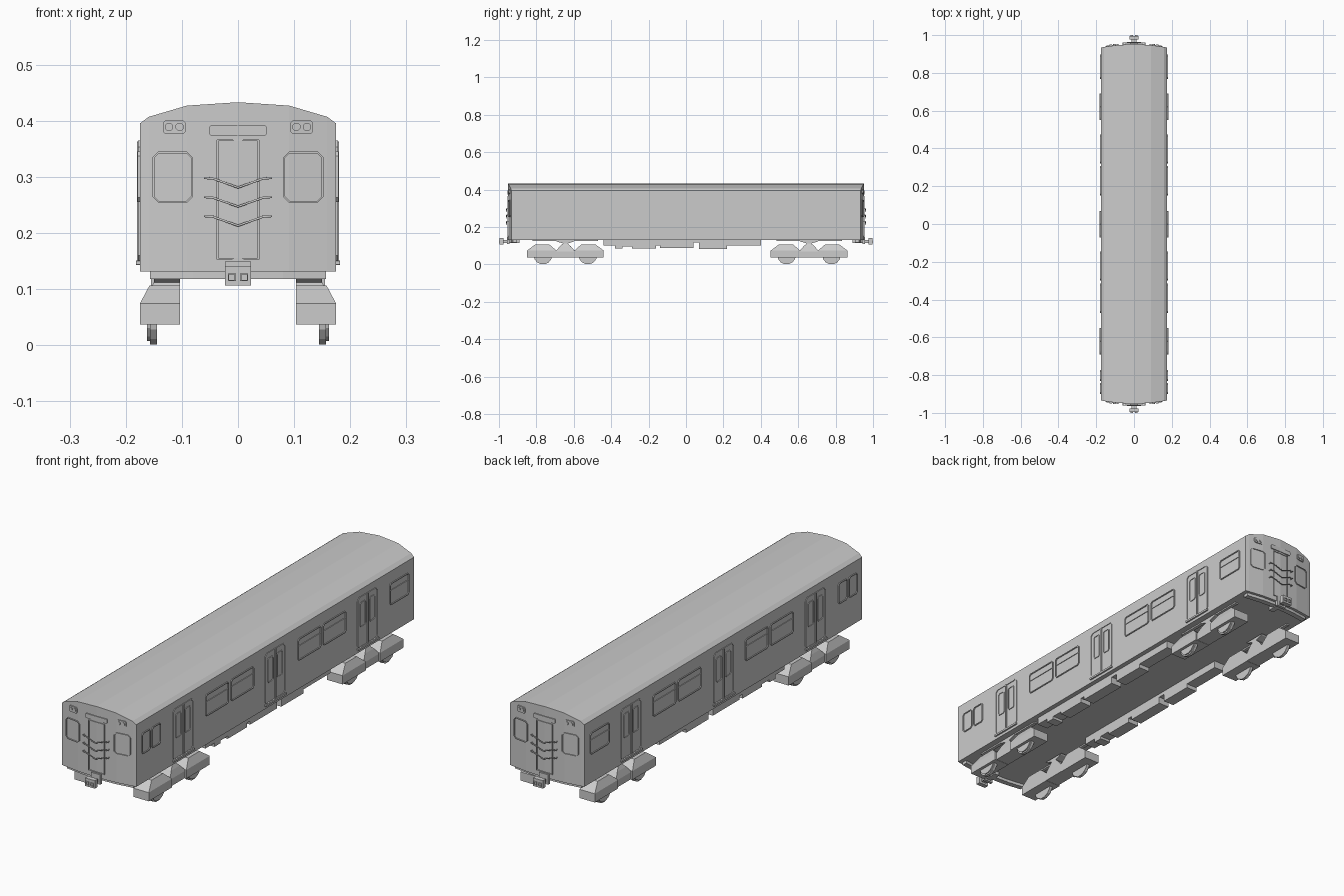
import bpy, bmesh, math
from mathutils import Vector

if "Cube" in bpy.data.objects:
    bpy.data.objects.remove(bpy.data.objects["Cube"])


def loft(name, loops, cyclic=False):
    """Skin equal-sized vertex loops; cap the ends or close into a ring."""
    bm = bmesh.new()
    rows = [[bm.verts.new(p) for p in lp] for lp in loops]
    n = len(rows[0])
    pairs = list(zip(rows, rows[1:])) + ([(rows[-1], rows[0])] if cyclic else [])
    for a, b in pairs:
        for i in range(n):
            j = (i + 1) % n
            bm.faces.new((a[i], a[j], b[j], b[i]))
    if not cyclic:
        bm.faces.new(rows[0])
        bm.faces.new(rows[-1])
    bmesh.ops.recalc_face_normals(bm, faces=bm.faces)
    me = bpy.data.meshes.new(name)
    bm.to_mesh(me)
    bm.free()
    ob = bpy.data.objects.new(name, me)
    bpy.context.collection.objects.link(ob)
    return ob


def rect(x0, x1, y0, y1, z):
    return [(x0, y0, z), (x1, y0, z), (x1, y1, z), (x0, y1, z)]


def box(name, x0, x1, y0, y1, z0, z1):
    return loft(name, [rect(x0, x1, y0, y1, z0), rect(x0, x1, y0, y1, z1)])


def wheel(name, x0, x1, y, z, r, sides=14):
    ring = [(y + r * math.cos(2 * math.pi * i / sides),
             z + r * math.sin(2 * math.pi * i / sides)) for i in range(sides)]
    return loft(name, [[(x, a, b) for a, b in ring] for x in (x0, x1)])


def y_end(x):
    return 0.952 - 0.018 * (x / 0.175) ** 2


def on_side(s):
    return lambda u, v, d: (s * (0.175 + d), u, v)


def on_end(s):
    return lambda u, v, d: (u, s * (y_end(u) + d), v)


def chamfered(u0, u1, v0, v1, c, inset=0.0):
    u0, u1, v0, v1 = u0 + inset, u1 - inset, v0 + inset, v1 - inset
    return [(u0 + c, v0), (u1 - c, v0), (u1, v0 + c), (u1, v1 - c),
            (u1 - c, v1), (u0 + c, v1), (u0, v1 - c), (u0, v0 + c)]


def plate(name, m, u0, u1, v0, v1, c=0.001, d=0.002):
    pts = chamfered(u0, u1, v0, v1, c)
    return loft(name, [[m(u, v, e) for u, v in pts] for e in (-0.003, d)])


def frame(name, m, u0, u1, v0, v1, c=0.008, w=0.004, d=0.004):
    outer, inner = chamfered(u0, u1, v0, v1, c), chamfered(u0, u1, v0, v1, c * 0.8, w)
    loops = [(outer, -0.003), (outer, d), (inner, d), (inner, -0.003)]
    return loft(name, [[m(u, v, e) for u, v in o] for o, e in loops], cyclic=True)


def bar(name, pts, r):
    cu = bpy.data.curves.new(name, 'CURVE')
    cu.dimensions = '3D'
    cu.bevel_depth, cu.bevel_resolution, cu.use_fill_caps = r, 1, True
    sp = cu.splines.new('POLY')
    sp.points.add(len(pts) - 1)
    for p, co in zip(sp.points, pts):
        p.co = (*co, 1)
    ob = bpy.data.objects.new(name, cu)
    bpy.context.collection.objects.link(ob)
    bpy.ops.object.select_all(action='DESELECT')
    ob.select_set(True)
    bpy.context.view_layer.objects.active = ob
    bpy.ops.object.convert(target='MESH')


# Body shell: one cross-section slice per roof break, ends bowed outwards
half = [(0.175, 0.395), (0.159, 0.407), (0.091, 0.427)]
roof = [(-x, z) for x, z in half] + [(0, 0.433)] + half[::-1]
loft("body_shell", [[(x, -y_end(x), 0.131), (x, y_end(x), 0.131),
                     (x, y_end(x), z), (x, -y_end(x), z)] for x, z in roof])

# Passenger windows and doors on both sides
doors = (-0.62, -0.002, 0.62)
windows = [(-0.47, -0.315), (-0.30, -0.146), (0.15, 0.306), (0.32, 0.474), (0.768, 0.897)]
for s, side in ((-1, "left"), (1, "right")):
    m = on_side(s)
    for a, b in windows:
        frame(f"window_frame_{side}", m, a, b, 0.252, 0.345)
        plate(f"window_bar_{side}", m, a + 0.003, b - 0.003, 0.311, 0.315, d=0.003)
    for a, b in ((-0.90, -0.842), (-0.832, -0.772)):
        frame(f"cab_side_window_{side}", m, a, b, 0.255, 0.345)
    for y in doors:
        frame(f"door_frame_{side}", m, y - 0.068, y + 0.068, 0.148, 0.365, 0.012, d=0.003)
        plate(f"door_seam_{side}", m, y - 0.004, y + 0.004, 0.15, 0.363, d=0.005)
        plate(f"door_step_{side}", m, y - 0.07, y + 0.07, 0.143, 0.151, d=0.007)
        for k in (-1, 1):
            a, b = sorted((y + k * 0.012, y + k * 0.05))
            frame(f"door_window_{side}", m, a, b, 0.235, 0.34, 0.006, 0.003, 0.003)

# Cab ends
for s, end in ((-1, "front"), (1, "back")):
    m = on_end(s)
    frame(f"{end}_door_frame", m, -0.038, 0.038, 0.152, 0.367, 0.001, 0.003, 0.003)
    plate(f"{end}_destination_sign", m, -0.051, 0.051, 0.373, 0.392, 0.003, 0.004)
    for k in (-1, 1):
        a, b = sorted((k * 0.081, k * 0.152))
        frame(f"{end}_cab_window", m, a, b, 0.254, 0.345, 0.01, 0.003)
        a, b = sorted((k * 0.093, k * 0.134))
        plate(f"{end}_lamp_housing", m, a, b, 0.376, 0.401, 0.005, 0.004)
        for x in (0.104, 0.123):
            plate(f"{end}_lamp", m, k * x - 0.007, k * x + 0.007, 0.382, 0.396, 0.004, 0.007)
    # Chevron safety bars across the end door
    for z in (0.298, 0.264, 0.230):
        path = [(-0.06, 0), (-0.045, -0.001), (0, -0.017), (0.045, -0.001), (0.06, 0)]
        bar(f"{end}_safety_bar", [m(x, z + dz, 0.009) for x, dz in path], 0.0022)
        for x in (-0.058, 0.058):
            bar(f"{end}_bar_mount", [m(x, z, -0.002), m(x, z, 0.009)], 0.002)
    # Curved end beam under the floor
    xs = (-0.157, -0.08, 0, 0.08, 0.157)
    loft(f"{end}_end_beam", [[(x, s * (y_end(x) - a), z) for a, z in
                              ((0.035, 0.118), (0.012, 0.118), (0.012, 0.133), (0.035, 0.133))]
                             for x in xs])
    # Coupler: shank, neck and head with two square sockets
    def cy(name, w, a, b, z0, z1):
        box(f"{end}_{name}", -w, w, *sorted((s * a, s * b)), z0, z1)
    cy("coupler_shank", 0.012, 0.89, 0.978, 0.115, 0.130)
    cy("coupler_collar", 0.022, 0.945, 0.958, 0.108, 0.150)
    cy("coupler_head", 0.023, 0.976, 0.996, 0.106, 0.140)
    for x in (-0.011, 0.011):
        sq = lambda h, y: [(x - h, s * y, 0.121 - h), (x + h, s * y, 0.121 - h),
                           (x + h, s * y, 0.121 + h), (x - h, s * y, 0.121 + h)]
        loft(f"{end}_coupler_socket", [sq(0.007, 0.995), sq(0.007, 1.0),
                                       sq(0.005, 1.0), sq(0.005, 0.995)], cyclic=True)

# Underfloor equipment: row of boxes of varying depth on each side
equipment = [(-0.44, -0.38, 0.100), (-0.38, -0.34, 0.084), (-0.34, -0.29, 0.095),
             (-0.29, -0.16, 0.084), (-0.16, -0.14, 0.102), (-0.14, 0.04, 0.087),
             (0.04, 0.07, 0.116), (0.07, 0.22, 0.083), (0.22, 0.40, 0.100)]
for s in (-1, 1):
    for a, b, z in equipment:
        box("underfloor_equipment", *sorted((s * 0.104, s * 0.155)), a, b, z, 0.132)

# Bogies: tapered axle boxes, waisted centre bolster and wheels
for yc in (-0.645, 0.658):
    for s in (-1, 1):
        def taper(name, y, levels):
            loft(name, [rect(s * 0.103, s * x, y - h, y + h, z) for z, x, h in levels])
        taper("bogie_bolster", yc, [(0.038, 0.168, 0.053), (0.068, 0.168, 0.053),
                                    (0.096, 0.158, 0.03), (0.112, 0.150, 0.012),
                                    (0.122, 0.150, 0.045), (0.126, 0.150, 0.05)])
        box("bogie_top_plate", *sorted((s * 0.132, s * 0.147)), yc - 0.175, yc + 0.175, 0.125, 0.132)
        for k in (-1, 1):
            y = yc + k * 0.12
            loft("axle_box", [rect(s * 0.103, s * x, y - k * a, y + k * b, z) for z, x, a, b in
                              ((0.037, 0.175, 0.072, 0.085), (0.074, 0.175, 0.072, 0.085),
                               (0.106, 0.158, 0.035, 0.042))])
            wheel("wheel_flange", s * 0.144, s * 0.157, y, 0.05, 0.05)
            wheel("wheel_tread", s * 0.157, s * 0.162, y, 0.05, 0.044)
